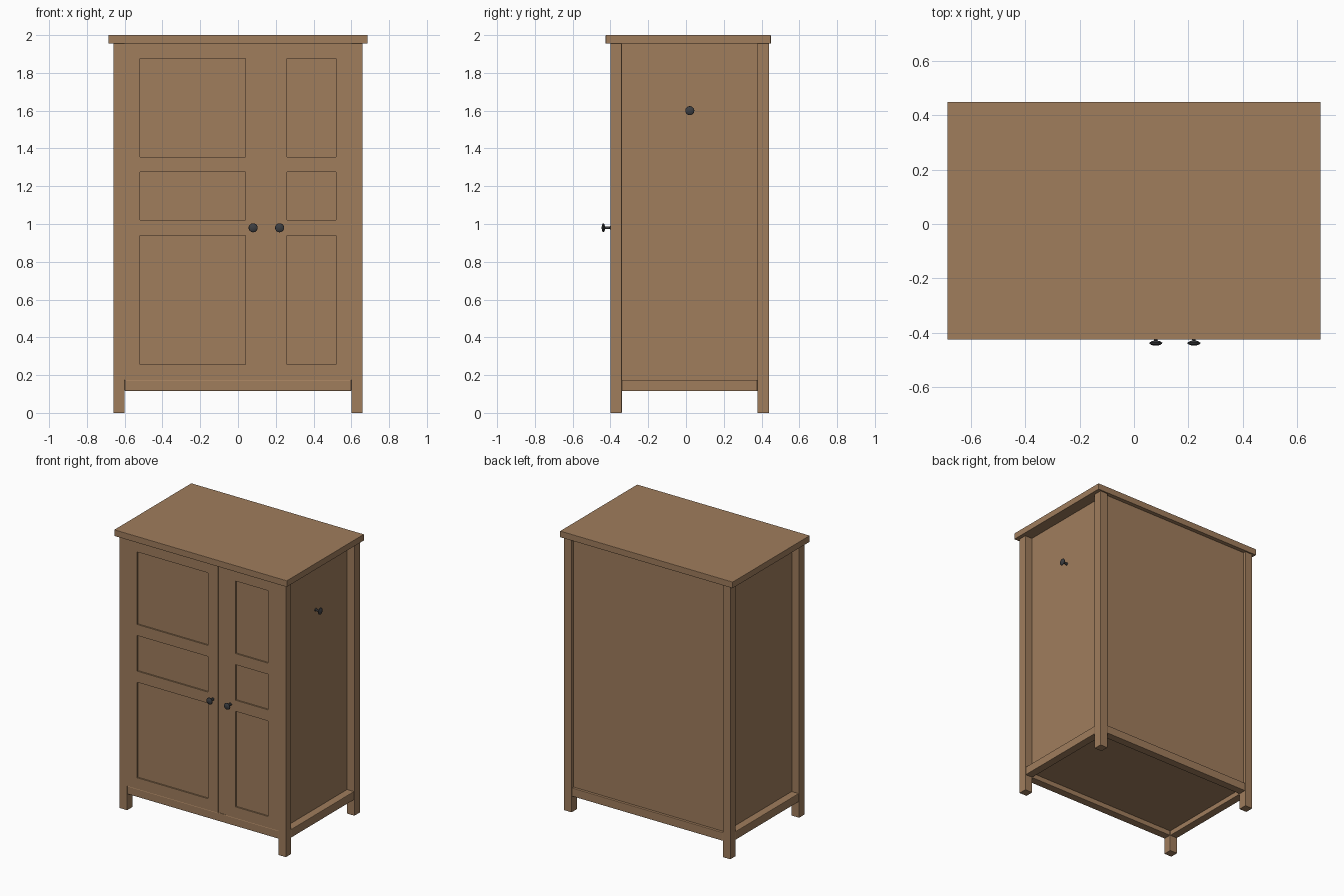
import bpy, math
from mathutils import Matrix

if "Cube" in bpy.data.objects:
    bpy.data.objects.remove(bpy.data.objects["Cube"])


def material(name, rgb):
    m = bpy.data.materials.new(name)
    m.diffuse_color = (*rgb, 1)
    m.use_nodes = True
    m.node_tree.nodes["Principled BSDF"].inputs["Base Color"].default_value = m.diffuse_color
    return m


wood = material("brown wood", (0.35, 0.205, 0.108))
metal = material("dark metal", (0.045, 0.047, 0.052))


def box(name, x, y, z, bevel=0.0):
    """Box from (min, max) ranges on each axis."""
    bpy.ops.mesh.primitive_cube_add(size=1)
    ob = bpy.context.object
    ob.name = name
    mid = [(a + b) / 2 for a, b in (x, y, z)]
    size = [b - a for a, b in (x, y, z)]
    ob.data.transform(Matrix.Translation(mid) @ Matrix.Diagonal((*size, 1)))
    ob.data.materials.append(wood)
    if bevel:
        mod = ob.modifiers.new("soft edges", 'BEVEL')
        mod.width = bevel
        mod.segments = 2
    return ob


def knob(name, base, rotation):
    """Round knob turned from a profile of (radius, distance) points."""
    profile = [(0.011, 0), (0.007, 0.004), (0.006, 0.028), (0.016, 0.031),
               (0.024, 0.036), (0.023, 0.040), (0.014, 0.045), (0, 0.047)]
    n = 24
    verts, faces = [], []
    for r, h in profile[:-1]:
        for i in range(n):
            a = math.tau * i / n
            verts.append((r * math.cos(a), r * math.sin(a), h))
    verts.append((0, 0, profile[-1][1]))
    rings = len(profile) - 1
    for k in range(rings):
        for i in range(n):
            j = (i + 1) % n
            if k < rings - 1:
                faces.append((k*n + i, k*n + j, (k+1)*n + j, (k+1)*n + i))
            else:
                faces.append((k*n + i, k*n + j, rings * n))
    me = bpy.data.meshes.new(name)
    me.from_pydata(verts, [], faces)
    me.materials.append(metal)
    ob = bpy.data.objects.new(name, me)
    bpy.context.collection.objects.link(ob)
    ob.location = base
    ob.rotation_euler = rotation
    bpy.ops.object.select_all(action='DESELECT')
    ob.select_set(True)
    bpy.context.view_layer.objects.active = ob
    bpy.ops.object.shade_smooth_by_angle(angle=math.radians(40))


# Top board
box("top_board", (-0.685, 0.685), (-0.425, 0.449), (1.955, 2.0), 0.002)

# Legs, side panels and side rails, mirrored left and right
for side, s in (("left", -1), ("right", 1)):
    def span(a, b):
        return tuple(sorted((s * a, s * b)))
    box(f"{side}_front_leg", span(0.6, 0.66), (-0.40, -0.34), (0, 1.955), 0.002)
    box(f"{side}_back_leg", span(0.6, 0.66), (0.378, 0.44), (0, 1.955), 0.002)
    box(f"{side}_side_panel", span(0.58, 0.602), (-0.37, 0.41), (0.15, 1.955))
    box(f"{side}_side_rail", span(0.6, 0.658), (-0.34, 0.378), (0.115, 0.175), 0.004)

# Front and back rails, back panel and floor
box("front_rail", (-0.6, 0.6), (-0.398, -0.34), (0.115, 0.175), 0.005)
box("back_rail", (-0.6, 0.6), (0.38, 0.438), (0.115, 0.175), 0.004)
box("back_panel", (-0.6, 0.6), (0.40, 0.42), (0.17, 1.955))
box("floor_board", (-0.6, 0.6), (-0.36, 0.40), (0.15, 0.17))

# Centre post between the doors
box("centre_post", (0.12, 0.18), (-0.395, -0.335), (0.175, 1.955))

# Doors: stiles, four cross rails and a thin recessed panel
for door, x0, x1 in (("left_door", -0.6, 0.12), ("right_door", 0.18, 0.6)):
    y = (-0.40, -0.37)
    box(f"{door}_outer_stile", (x0, x0 + 0.08), y, (0.175, 1.955))
    box(f"{door}_inner_stile", (x1 - 0.08, x1), y, (0.175, 1.955))
    for i, z in enumerate((0.175, 0.94, 1.275, 1.875)):
        box(f"{door}_cross_rail_{i + 1}", (x0 + 0.08, x1 - 0.08), y, (z, z + 0.08))
    box(f"{door}_panel", (x0 + 0.08, x1 - 0.08), (-0.39, -0.375), (0.2, 1.93))

# Knobs on both doors and on the right side
knob("left_door_knob", (0.08, -0.40, 0.98), (math.pi / 2, 0, 0))
knob("right_door_knob", (0.22, -0.40, 0.98), (math.pi / 2, 0, 0))
knob("side_knob", (0.602, 0.02, 1.6), (0, math.pi / 2, 0))
